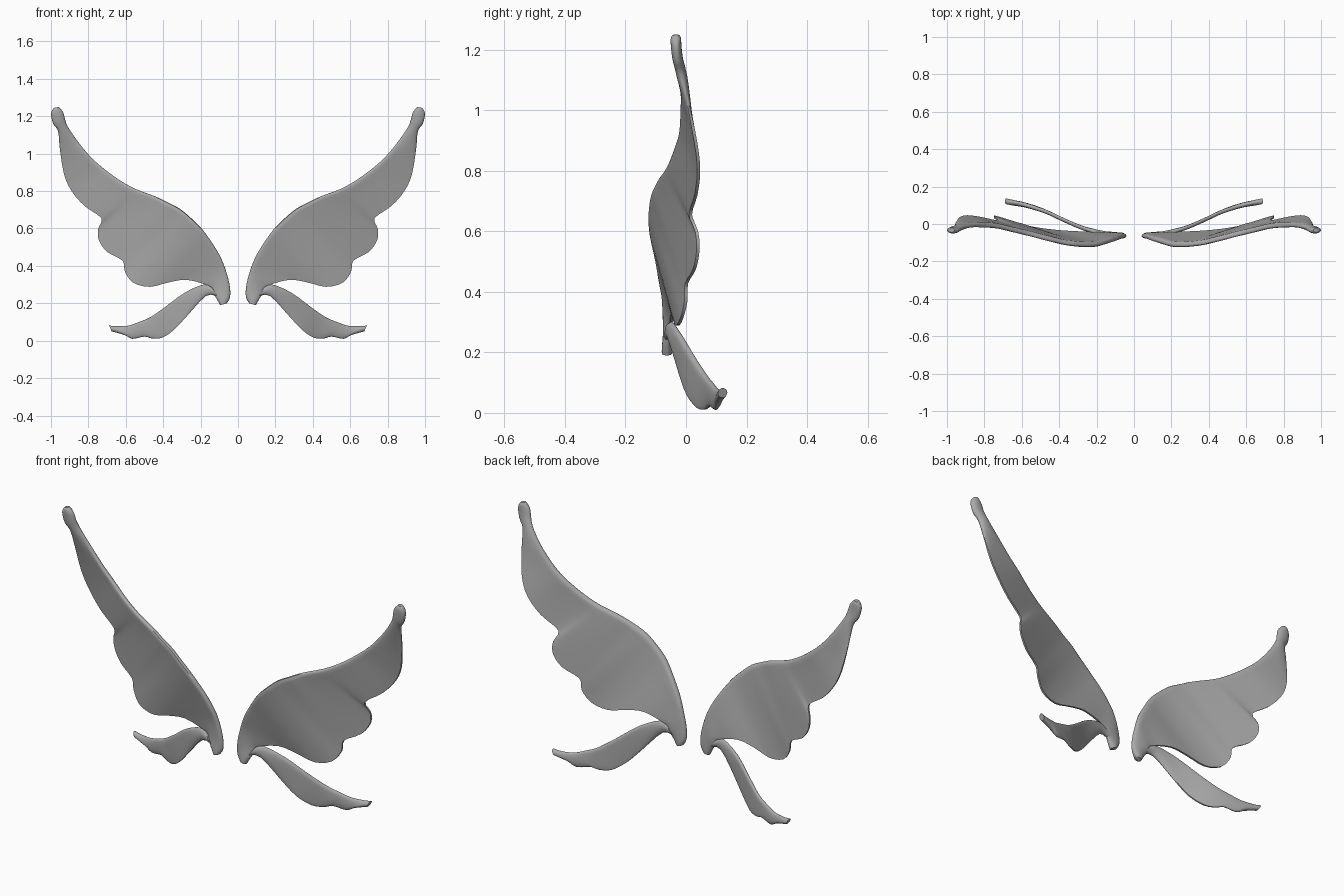
import bpy, bmesh, math
from mathutils import Vector

if "Cube" in bpy.data.objects:
    bpy.data.objects.remove(bpy.data.objects["Cube"])

grey = bpy.data.materials.new("soft_grey")
grey.diffuse_color = (0.40, 0.40, 0.40, 1)
grey.use_nodes = True
grey.node_tree.nodes["Principled BSDF"].inputs["Base Color"].default_value = grey.diffuse_color

# Ribs: leading edge x, z, y, then trailing edge x, z, y
UPPER = [
    (.06, .20, -.063, .095, .19, -.063), (.042, .235, -.063, .115, .225, -.06),
    (.045, .30, -.066, .135, .258, -.052), (.068, .385, -.070, .15, .29, -.05),
    (.095, .45, -.080, .27, .325, -.045), (.13, .51, -.090, .37, .312, -.04),
    (.19, .595, -.108, .47, .288, -.03), (.25, .655, -.112, .56, .31, -.015),
    (.31, .705, -.108, .605, .37, 0), (.37, .737, -.100, .617, .428, .002),
    (.42, .762, -.088, .70, .475, .028), (.47, .782, -.076, .745, .54, .04),
    (.52, .80, -.063, .747, .60, .035), (.57, .822, -.050, .73, .655, .015),
    (.64, .863, -.033, .82, .72, .033), (.72, .922, -.014, .89, .80, .042),
    (.79, .985, -.008, .93, .89, .033), (.86, 1.07, -.008, .953, 1.03, .005),
    (.91, 1.145, -.018, .962, 1.12, -.018), (.925, 1.185, -.028, .988, 1.16, -.028),
    (.935, 1.222, -.033, 1.0, 1.215, -.033), (.96, 1.25, -.033, .985, 1.245, -.033)]
LOWER = [
    (.14, .285, -.055, .105, .235, -.058), (.185, .30, -.048, .17, .24, -.052),
    (.285, .257, -.018, .27, .135, -.022), (.39, .18, .028, .34, .06, .005),
    (.47, .125, .065, .405, .016, .04), (.53, .10, .085, .46, .012, .065),
    (.58, .082, .10, .50, .022, .08), (.62, .078, .11, .565, .010, .098),
    (.665, .078, .118, .605, .03, .105), (.69, .082, .122, .675, .05, .12)]
ACROSS = (0, .008, .025, .06, .14, .28, .45, .62, .78, .9, .97, 1)


def smooth_ribs(ribs, steps):
    """Catmull-Rom interpolation along the wing."""
    out = []
    for i in range(len(ribs) - 1):
        a, b, c, d = (ribs[max(i - 1, 0)], ribs[i], ribs[i + 1],
                      ribs[min(i + 2, len(ribs) - 1)])
        for s in range(steps):
            t = s / steps
            out.append([.5 * (2 * q + (r - p) * t + (2 * p - 5 * q + 4 * r - v) * t * t
                              + (3 * q - p - 3 * r + v) * t ** 3)
                        for p, q, r, v in zip(a, b, c, d)])
    return out + [ribs[-1]]


def half_thickness(t, width, front, edge):
    """Rounded leading edge thinning to the trailing edge; narrow ribs become ovals."""
    nose = min(t * width / front, 1)
    blade = math.sqrt(1 - (1 - nose) ** 2) * (front + (edge - front) * t ** .6)
    oval = min(front * 1.1, width * .45) * math.sqrt(max(0, 1 - (2 * t - 1) ** 2))
    k = min(max((width - .07) / .08, 0), 1)
    return oval + (blade - oval) * k


def wing(name, ribs, front, edge):
    bm = bmesh.new()
    rings = []
    for lx, lz, ly, tx, tz, ty in smooth_ribs(ribs, 3):
        a, b = Vector((lx, ly, lz)), Vector((tx, ty, tz))
        w = (b - a).length
        ring = []
        for side, order in ((-1, ACROSS), (1, ACROSS[::-1])):
            for t in order:
                p = a.lerp(b, t)
                p.y += side * half_thickness(t, w, front, edge)
                ring.append(bm.verts.new(p))
        rings.append(ring)
    n = len(rings[0])
    for r, s in zip(rings, rings[1:]):
        for i in range(n):
            j = (i + 1) % n
            bm.faces.new((r[i], r[j], s[j], s[i]))
    for end in (rings[0], rings[-1]):
        bm.faces.new(end)
    bmesh.ops.remove_doubles(bm, verts=bm.verts, dist=.0004)
    bmesh.ops.recalc_face_normals(bm, faces=bm.faces)
    me = bpy.data.meshes.new(name)
    bm.to_mesh(me)
    bm.free()
    me.materials.append(grey)
    ob = bpy.data.objects.new(name, me)
    bpy.context.collection.objects.link(ob)
    bpy.context.view_layer.objects.active = ob
    ob.select_set(True)
    bpy.ops.object.shade_smooth_by_angle(angle=math.radians(45))
    ob.select_set(False)
    # Matching wing on the other side
    ob.modifiers.new("mirror", 'MIRROR').use_mirror_merge = False


wing("upper_wings", UPPER, .016, .005)
wing("lower_wings", LOWER, .014, .005)
